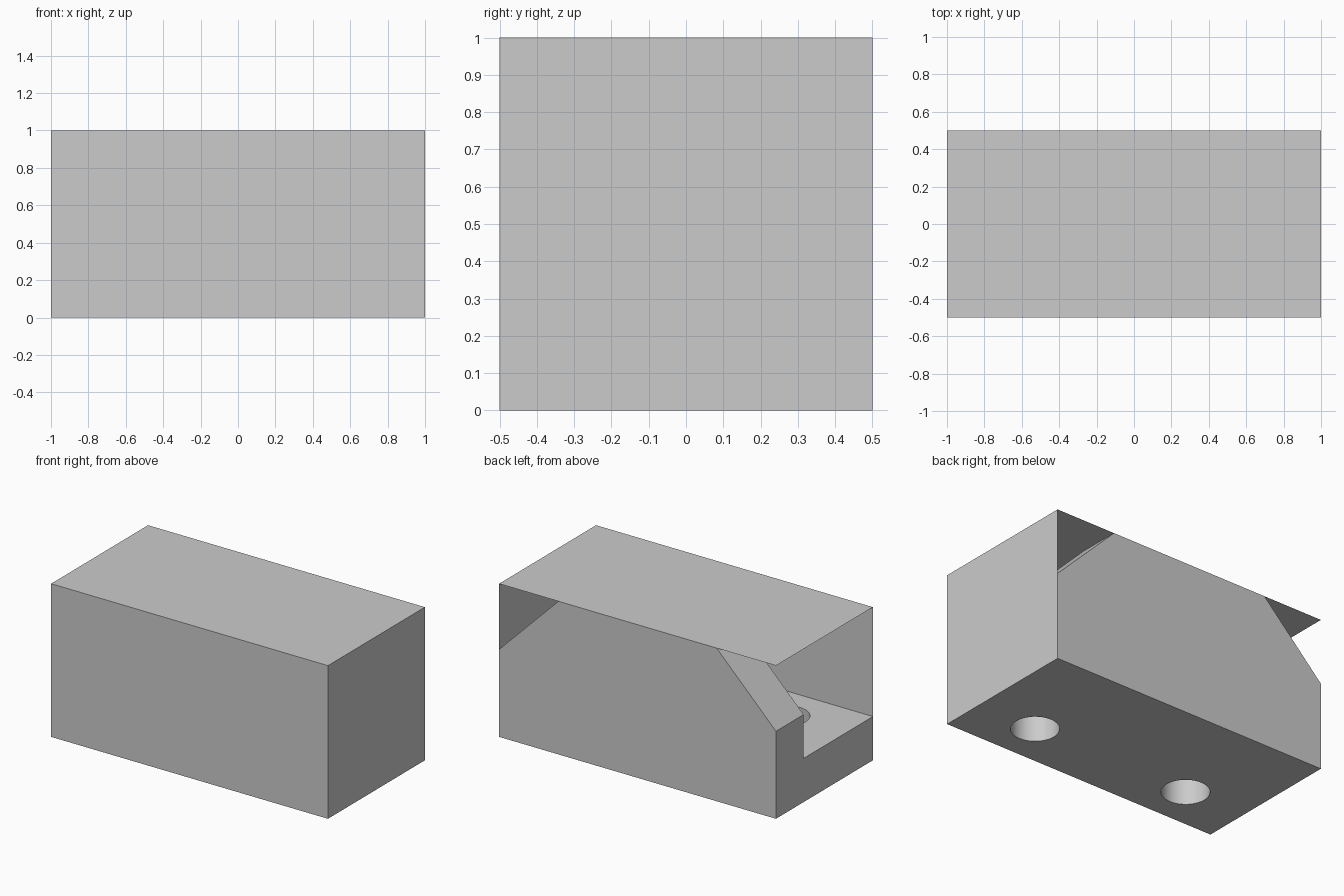
import bpy, bmesh, math
from mathutils import Vector

if "Cube" in bpy.data.objects:
    bpy.data.objects.remove(bpy.data.objects["Cube"])

U = 1 / 7            # design module: the block is 14 x 7 x 7 modules
T = 2 * U            # plate thickness

grey = bpy.data.materials.new("plain grey")
grey.diffuse_color = (0.6, 0.6, 0.6, 1)
grey.use_nodes = True
grey.node_tree.nodes["Principled BSDF"].inputs["Base Color"].default_value = grey.diffuse_color


def make_object(name, bm):
    mesh = bpy.data.meshes.new(name)
    bm.to_mesh(mesh)
    bm.free()
    mesh.materials.append(grey)
    obj = bpy.data.objects.new(name, mesh)
    bpy.context.collection.objects.link(obj)
    return obj


# Bracket: L profile (base plate and back wall) extruded along x
bm = bmesh.new()
profile = [(-0.5, 0), (0.5, 0), (0.5, 1), (0.5 - T, 1), (0.5 - T, T), (-0.5, T)]
face = bm.faces.new([bm.verts.new((-1, y, z)) for y, z in profile])
swept = bmesh.ops.extrude_face_region(bm, geom=[face])["geom"]
bmesh.ops.translate(bm, vec=(2, 0, 0),
                    verts=[v for v in swept if isinstance(v, bmesh.types.BMVert)])

# Chamfer both upper corners of the back wall at 45 degrees
for side in (-1, 1):
    cut = bmesh.ops.bisect_plane(
        bm, geom=bm.verts[:] + bm.edges[:] + bm.faces[:],
        plane_co=Vector((side, 0, 4 * U)), plane_no=Vector((side, 0, 1)),
        clear_outer=True)["geom_cut"]
    bmesh.ops.holes_fill(bm, edges=[e for e in cut if isinstance(e, bmesh.types.BMEdge)])
bmesh.ops.recalc_face_normals(bm, faces=bm.faces[:])
bracket = make_object("bracket", bm)

# Two round holes through the base plate
bm = bmesh.new()
for side in (-1, 1):
    made = bmesh.ops.create_cone(bm, cap_ends=True, segments=48, radius1=U, radius2=U, depth=2 * T)
    bmesh.ops.translate(bm, vec=(side * 4 * U, -0.5 + T, T / 2), verts=made["verts"])
cutter = make_object("hole_cutter", bm)
cutter.hide_render = True
cutter.hide_viewport = True

holes = bracket.modifiers.new("holes", "BOOLEAN")
holes.operation = "DIFFERENCE"
holes.solver = "EXACT"
holes.object = cutter
bpy.context.view_layer.objects.active = bracket
bracket.select_set(True)
bpy.ops.object.modifier_apply(modifier=holes.name)
bpy.data.objects.remove(cutter)
bpy.ops.object.shade_smooth_by_angle(angle=math.radians(30))

# Cover: paper-thin front, right and top sheets, open at the back and left
bm = bmesh.new()
bmesh.ops.create_cube(bm, size=1)
bmesh.ops.scale(bm, vec=(2, 1, 1), verts=bm.verts)
bmesh.ops.translate(bm, vec=(0, 0, 0.5), verts=bm.verts)
bm.normal_update()
open_sides = [f for f in bm.faces
              if f.normal.y > 0.5 or f.normal.x < -0.5 or f.normal.z < -0.5]
bmesh.ops.delete(bm, geom=open_sides, context="FACES")
make_object("cover", bm)
